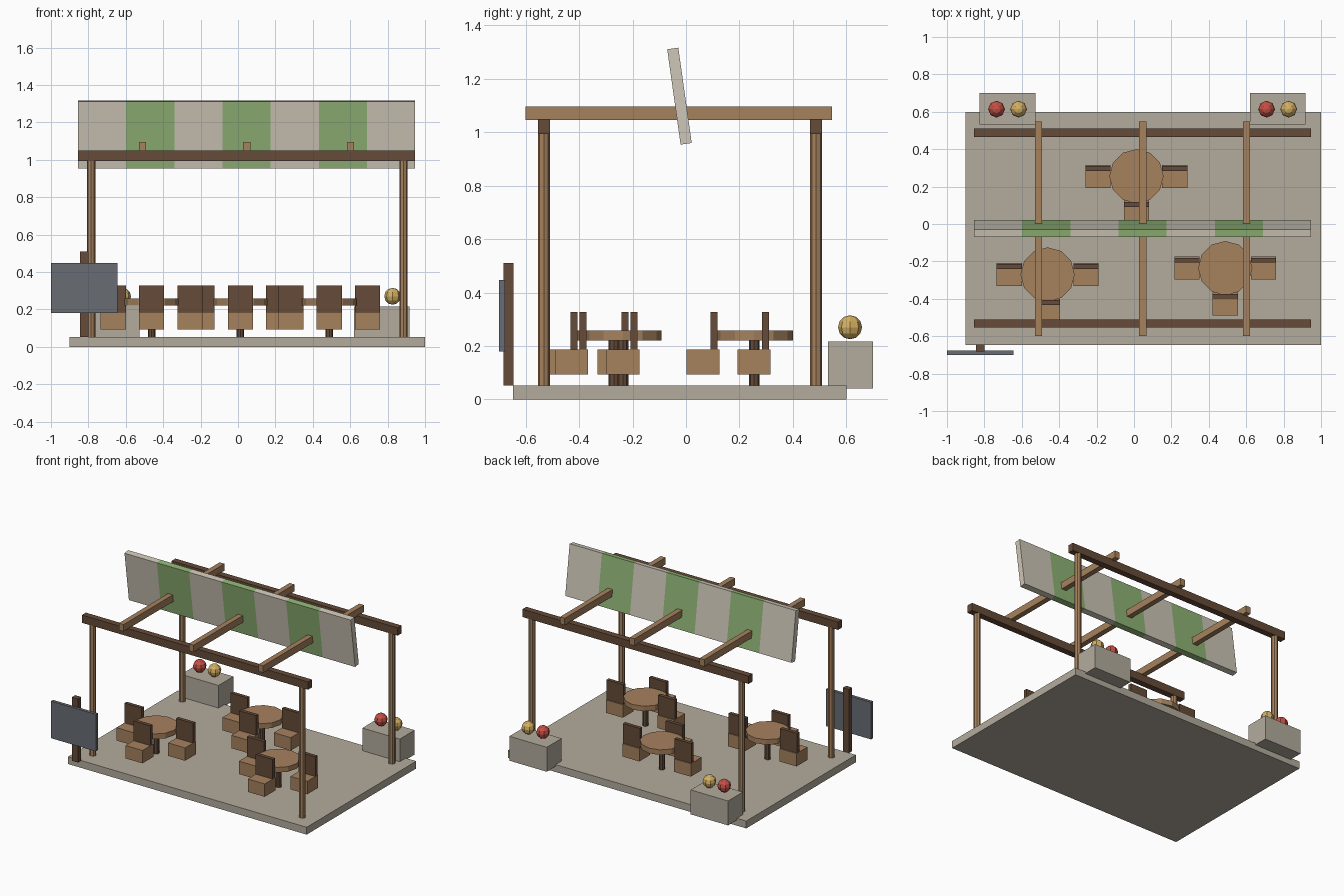
import bpy
from math import radians, pi

if "Cube" in bpy.data.objects:
    bpy.data.objects.remove(bpy.data.objects["Cube"])


def material(name, rgb):
    m = bpy.data.materials.new(name)
    m.diffuse_color = (*rgb, 1)
    m.use_nodes = True
    m.node_tree.nodes["Principled BSDF"].inputs["Base Color"].default_value = m.diffuse_color
    return m


STONE = material("stone", (0.45, 0.41, 0.34))
CREAM = material("cream_canvas", (0.62, 0.57, 0.48))
GREEN = material("green_canvas", (0.28, 0.45, 0.18))
WOOD = material("wood", (0.38, 0.22, 0.11))
DARK = material("dark_wood", (0.13, 0.07, 0.04))
SLATE = material("slate", (0.14, 0.15, 0.17))
RED = material("red_flower", (0.55, 0.08, 0.06))
YELLOW = material("yellow_flower", (0.65, 0.43, 0.12))


def finish(name, mat):
    ob = bpy.context.object
    ob.name = name
    ob.data.materials.append(mat)
    return ob


def box(name, mat, x, y, z, tilt=0):
    """Box from (min, max) ranges, optionally tilted about x."""
    r = (x, y, z)
    bpy.ops.mesh.primitive_cube_add(size=1, location=[(a + b) / 2 for a, b in r],
                                    rotation=(tilt, 0, 0))
    ob = finish(name, mat)
    ob.scale = [b - a for a, b in r]
    return ob


def rod(name, mat, x, y, z0, z1, radius, sides, turn=0):
    bpy.ops.mesh.primitive_cylinder_add(vertices=sides, radius=radius, depth=z1 - z0,
                                        location=(x, y, (z0 + z1) / 2), rotation=(0, 0, turn))
    return finish(name, mat)


def ball(name, mat, x, y, z, radius):
    bpy.ops.mesh.primitive_uv_sphere_add(segments=8, ring_count=6, radius=radius,
                                         location=(x, y, z))
    return finish(name, mat)


# Deck
box("deck", STONE, (-0.90, 1.0), (-0.647, 0.60), (0, 0.053))

# Pergola: posts, long beams, rafters
for y in (-0.532, 0.487):
    for x in (-0.785, 0.885):
        rod("post", WOOD, x, y, 0.05, 0.996, 0.0225, 8)
    box("beam", DARK, (-0.855, 0.947), (y - 0.0225, y + 0.0225), (0.994, 1.05))
for x in (-0.51, 0.047, 0.602):
    box("rafter", WOOD, (x - 0.019, x + 0.019), (-0.60, 0.547), (1.046, 1.096))

# Striped awning panel
w = 1.802 / 7
for i in range(7):
    x = -0.855 + i * w
    box("awning_stripe", GREEN if i % 2 else CREAM, (x, x + w),
        (-0.0455, -0.0035), (0.955, 1.315), radians(8))


# Tables with three chairs each
def chair(x, y):
    xs = (x - 0.0675, x + 0.0675)
    box("seat", WOOD, xs, (y - 0.0615, y + 0.0615), (0.093, 0.186))
    box("chair_back", DARK, xs, (y + 0.029, y + 0.055), (0.184, 0.328))


for x, y in ((0.013, 0.255), (-0.462, -0.270), (0.488, -0.236)):
    rod("table_top", WOOD, x, y, 0.22, 0.257, 0.145, 12)
    rod("table_leg", DARK, x, y, 0.05, 0.222, 0.02, 8)
    for dx, dy in ((-0.205, 0), (0.205, 0), (0, -0.192)):
        chair(x + dx, y + dy)

# Planters with round flowers
for x in (-0.676, 0.768):
    box("planter", STONE, (x - 0.149, x + 0.149), (0.531, 0.70), (0.04, 0.216))
    ball("red_bloom", RED, x - 0.059, 0.614, 0.27, 0.045)
    ball("yellow_bloom", YELLOW, x + 0.059, 0.614, 0.27, 0.045)

# Sign board on its post
box("sign_post", DARK, (-0.846, -0.798), (-0.683, -0.645), (0.052, 0.51))
box("sign_board", SLATE, (-1.0, -0.643), (-0.70, -0.677), (0.18, 0.447))
